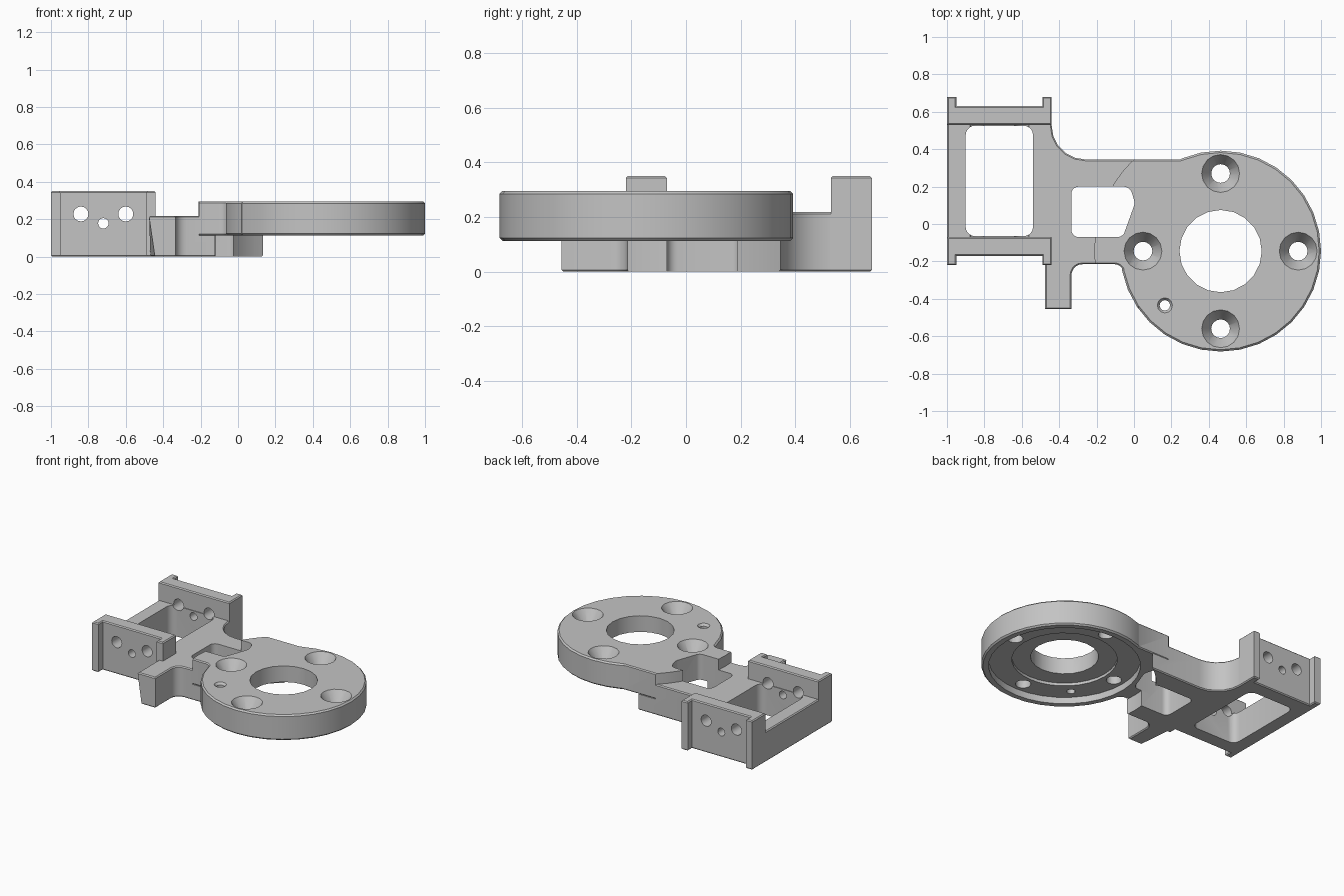
import bpy, bmesh
from math import cos, sin, pi, tan
from mathutils import Vector

if "Cube" in bpy.data.objects:
    bpy.data.objects.remove(bpy.data.objects["Cube"], do_unlink=True)

GREY = (0.55, 0.55, 0.55, 1)
metal = bpy.data.materials.new("grey_metal")
metal.use_nodes = True
metal.diffuse_color = GREY
metal.node_tree.nodes["Principled BSDF"].inputs["Base Color"].default_value = GREY

CX, CY, R = 0.463, -0.145, 0.537      # disc centre and radius
BASE_TOP, DECK_LOW, DECK_TOP, WALL_TOP = 0.218, 0.113, 0.295, 0.35
MID_Y = 0.23                          # mirror line of the two walls


def rounded(points, steps=5):
    """Outline from (x, y) or (x, y, fillet radius) corners."""
    out = []
    n = len(points)
    for i, p in enumerate(points):
        c = Vector(p[:2])
        if len(p) < 3:
            out.append(c)
            continue
        a = (Vector(points[i - 1][:2]) - c).normalized()
        b = (Vector(points[(i + 1) % n][:2]) - c).normalized()
        half = a.angle(b) / 2
        mid = c + (a + b).normalized() * p[2] / sin(half)
        start = c + a * p[2] / tan(half) - mid
        end = c + b * p[2] / tan(half) - mid
        for k in range(steps + 1):
            sweep = (pi - 2 * half)
            t = k / steps
            out.append(mid + (start * sin((1 - t) * sweep) + end * sin(t * sweep)) / sin(sweep))
    return out


def prism(name, outline, z0, z1, chamfer=0.0):
    bm = bmesh.new()
    low = bm.faces.new([bm.verts.new((p[0], p[1], z0)) for p in outline])
    ext = bmesh.ops.extrude_face_region(bm, geom=[low], use_keep_orig=True)
    for v in ext["geom"]:
        if isinstance(v, bmesh.types.BMVert):
            v.co.z = z1
    bmesh.ops.recalc_face_normals(bm, faces=bm.faces)
    if chamfer:
        rims = [e for e in bm.edges if abs(e.verts[0].co.z - e.verts[1].co.z) < 1e-5]
        bmesh.ops.bevel(bm, geom=rims, offset=chamfer, segments=1, affect='EDGES')
    mesh = bpy.data.meshes.new(name)
    bm.to_mesh(mesh)
    bm.free()
    mesh.materials.append(metal)
    obj = bpy.data.objects.new(name, mesh)
    bpy.context.collection.objects.link(obj)
    return obj


def cylinder(x, y, r, z0, z1, n=32, chamfer=0.0):
    ring = [(x + r * cos(2 * pi * k / n), y + r * sin(2 * pi * k / n)) for k in range(n)]
    return prism("cutter", ring, z0, z1, chamfer)


def cone(x, y, r0, r1, z0, z1, n=16):
    obj = cylinder(x, y, r0, z0, z1, n)
    for v in obj.data.vertices:
        if v.co.z > (z0 + z1) / 2:
            v.co.x = x + (v.co.x - x) * r1 / r0
            v.co.y = y + (v.co.y - y) * r1 / r0
    return obj


def combine(obj, tool, operation='DIFFERENCE'):
    mod = obj.modifiers.new("combine", 'BOOLEAN')
    mod.operation, mod.object, mod.solver = operation, tool, 'EXACT'
    bpy.context.view_layer.objects.active = obj
    bpy.ops.object.modifier_apply(modifier=mod.name)
    bpy.data.objects.remove(tool, do_unlink=True)


# Shared plan outline: frame, front leg, neck running into the disc
plan = rounded([(-0.99, -0.155), (-0.475, -0.155), (-0.475, -0.455), (-0.335, -0.455),
                (-0.335, -0.215, 0.06), (-0.07, -0.215, 0.05), (0.02, -0.45),
                (0.46, -0.15), (0.46, 0.38), (0.25, 0.345), (-0.44, 0.345, 0.18),
                (-0.44, 0.62), (-0.99, 0.62)])
neck_window = rounded([(-0.335, -0.07, 0.04), (-0.06, -0.07, 0.04), (0.005, 0.11, 0.05),
                       (-0.02, 0.2, 0.05), (-0.335, 0.2, 0.04)])
frame_window = rounded([(-0.9, -0.065, 0.05), (-0.54, -0.065, 0.05),
                        (-0.54, 0.525, 0.05), (-0.9, 0.525, 0.05)])

# Base frame with slanted leg side, cut back around the disc
base = prism("base_frame", plan, 0, BASE_TOP, 0.007)
for v in base.data.vertices:
    if v.co.y < -0.4 and v.co.x < -0.4 and v.co.z < 0.1:
        v.co.x += 0.03
combine(base, cylinder(CX, CY, 0.59, -0.1, 0.5, 64))
combine(base, cylinder(CX, CY, 0.675, DECK_LOW, 0.5, 64))
combine(base, prism("cutter", neck_window, -0.1, 0.5))

# Left rail fills the frame out to its full width
rail = [(-1, -0.1), (-0.85, -0.1), (-0.85, 0.56), (-1, 0.56)]
combine(base, prism("side_rail", rail, 0, BASE_TOP, 0.007), 'UNION')
combine(base, prism("cutter", frame_window, -0.1, 0.5))

# Two end walls with flanges, mirrored
wall_plan = [(-1, 0.53), (-0.44, 0.53), (-0.44, 0.68), (-0.49, 0.68),
             (-0.49, 0.63), (-0.95, 0.63), (-0.95, 0.68), (-1, 0.68)]
for mirrored in (False, True):
    pts = [(x, 2 * MID_Y - y) for x, y in wall_plan] if mirrored else wall_plan
    combine(base, prism("wall", pts, 0, WALL_TOP, 0.007), 'UNION')

# Screw holes through both walls
for x, z, r in ((-0.84, 0.228, 0.04), (-0.6, 0.228, 0.04), (-0.72, 0.178, 0.028)):
    drill = cylinder(0, 0, r, -1, 1, 16)
    for v in drill.data.vertices:
        v.co = Vector((x + v.co.x, v.co.z, z - v.co.y))
    combine(base, drill)

# Raised deck and round mounting disc
disc = prism("mounting_disc", plan, DECK_LOW, DECK_TOP, 0.007)
combine(disc, cylinder(CX, CY, 0.675, 0, 0.5, 64), 'INTERSECT')
combine(disc, cylinder(CX, CY, R, DECK_LOW, DECK_TOP, 32, 0.01), 'UNION')
combine(disc, prism("cutter", neck_window, -0.1, 0.5))

# Stepped recess underneath and the central bore
combine(disc, cylinder(CX, CY, 0.49, 0, 0.16))
combine(disc, cylinder(CX, CY, 0.34, 0, 0.18))
combine(disc, cylinder(CX, CY, 0.22, 0, 0.5, 20))

# Four countersunk holes and one small pin hole
for k in range(4):
    x, y = CX + 0.415 * cos(k * pi / 2), CY + 0.415 * sin(k * pi / 2)
    combine(disc, cylinder(x, y, 0.05, 0, 0.5, 16))
    combine(disc, cone(x, y, 0.045, 0.105, 0.205, 0.301))
combine(disc, cylinder(0.165, -0.435, 0.028, 0, 0.5, 12))
combine(disc, cone(0.165, -0.435, 0.025, 0.045, 0.275, 0.301, 12))

# Smooth curved sides, keep hard edges
for obj in (base, disc):
    bpy.ops.object.select_all(action='DESELECT')
    obj.select_set(True)
    bpy.context.view_layer.objects.active = obj
    bpy.ops.object.shade_smooth_by_angle(angle=pi / 6)
